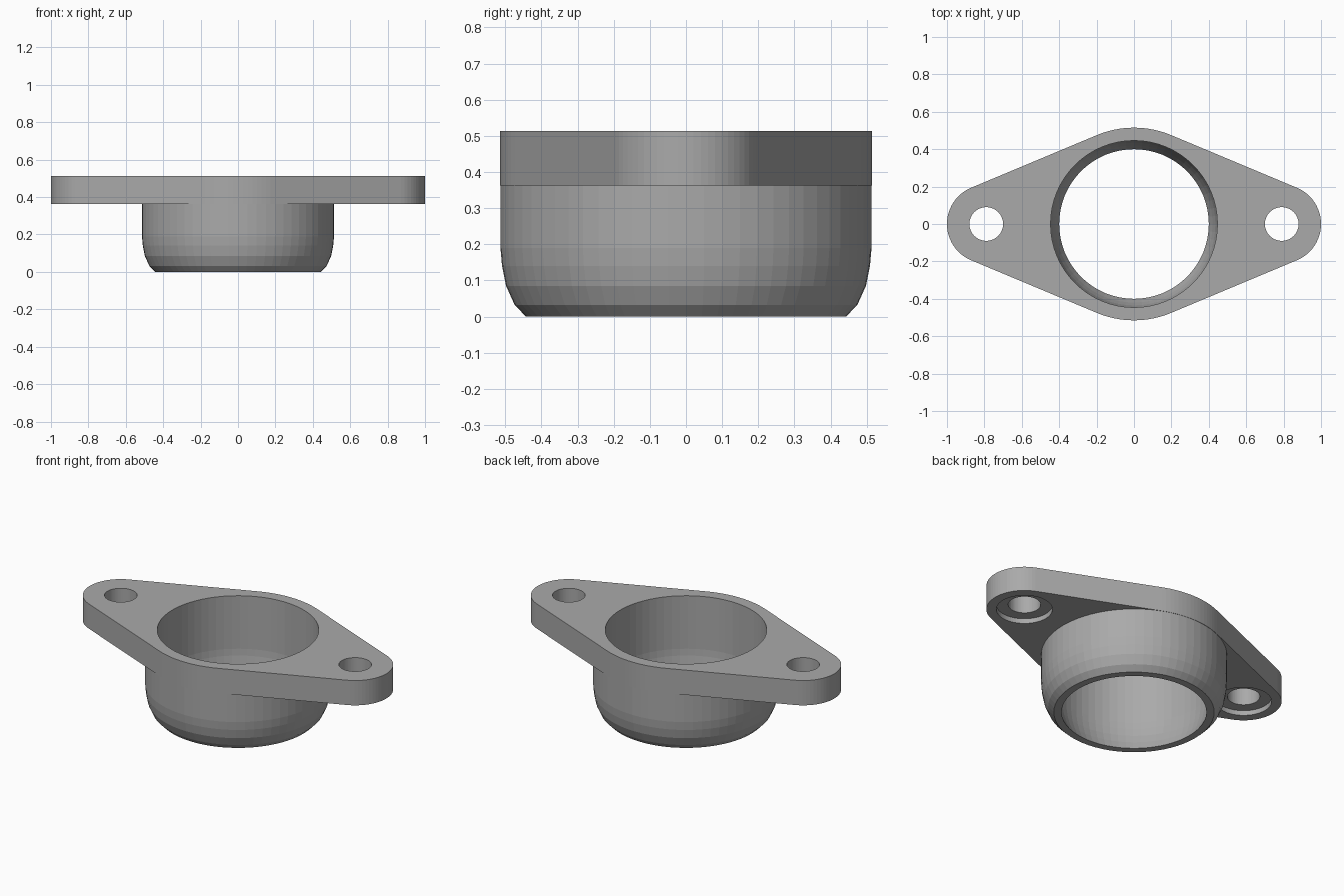
import bpy, bmesh, math

if "Cube" in bpy.data.objects:
    bpy.data.objects.remove(bpy.data.objects["Cube"])

SEG = 64
Z0, Z1 = 0.362, 0.513          # flange underside and top
R_MID, R_END, X_END = 0.515, 0.21, 0.79

grey = bpy.data.materials.new("plain grey")
grey.diffuse_color = (0.4, 0.4, 0.4, 1)
grey.use_nodes = True
grey.node_tree.nodes["Principled BSDF"].inputs["Base Color"].default_value = grey.diffuse_color


def make(name, bm):
    bmesh.ops.recalc_face_normals(bm, faces=bm.faces[:])
    me = bpy.data.meshes.new(name)
    bm.to_mesh(me)
    bm.free()
    me.materials.append(grey)
    ob = bpy.data.objects.new(name, me)
    bpy.context.collection.objects.link(ob)
    return ob


def revolve(name, profile, cx=0.0):
    """Closed solid of revolution from (radius, z) points, bottom to top."""
    bm = bmesh.new()
    rings = [[bm.verts.new((cx + r * math.cos(2 * math.pi * i / SEG),
                            r * math.sin(2 * math.pi * i / SEG), z))
              for i in range(SEG)] for r, z in profile]
    for a, b in zip(rings, rings[1:]):
        for i in range(SEG):
            j = (i + 1) % SEG
            bm.faces.new((a[i], a[j], b[j], b[i]))
    bm.faces.new(rings[0])
    bm.faces.new(rings[-1])
    return make(name, bm)


def combine(target, other, op):
    mod = target.modifiers.new(op, 'BOOLEAN')
    mod.operation, mod.object, mod.solver = op, other, 'EXACT'
    bpy.context.view_layer.objects.active = target
    bpy.ops.object.modifier_apply(modifier=mod.name)
    bpy.data.objects.remove(other)


# Flange plate: middle circle joined to two end circles by tangent lines
t = math.acos((R_MID - R_END) / X_END)
outline = []
for cx, r, a0, a1, n in ((X_END, R_END, -t, t, 24),
                         (0, R_MID, t, math.pi - t, 16),
                         (-X_END, R_END, math.pi - t, math.pi + t, 24),
                         (0, R_MID, math.pi + t, 2 * math.pi - t, 16)):
    for i in range(n + 1):
        a = a0 + (a1 - a0) * i / n
        outline.append((cx + r * math.cos(a), r * math.sin(a), Z0))
bm = bmesh.new()
base = bm.faces.new([bm.verts.new(p) for p in outline])
top = bmesh.ops.extrude_face_region(bm, geom=[base], use_keep_orig=True)
bmesh.ops.translate(bm, vec=(0, 0, Z1 - Z0),
                    verts=[v for v in top["geom"] if isinstance(v, bmesh.types.BMVert)])
flange = make("flanged_housing", bm)

# Rounded cup below the flange
cup = revolve("cup", [(0.443, 0), (0.474, 0.032), (0.498, 0.085), (0.509, 0.14),
                      (0.5135, 0.19), (0.5135, 0.4)])
combine(flange, cup, 'UNION')

# Bore with a curved seat narrowing towards the bottom
bore = revolve("bore", [(0.4, -0.1), (0.4, 0.0), (0.42, 0.05), (0.435, 0.1),
                        (0.443, 0.15), (0.446, 0.19), (0.446, 0.7)])
combine(flange, bore, 'DIFFERENCE')

# Bolt holes, each with a shallow recess underneath
for side in (-1, 1):
    hole = revolve("bolt_hole", [(0.155, 0.3), (0.155, Z0 + 0.03), (0.09, Z0 + 0.03),
                                 (0.09, 0.7)], side * X_END)
    combine(flange, hole, 'DIFFERENCE')
